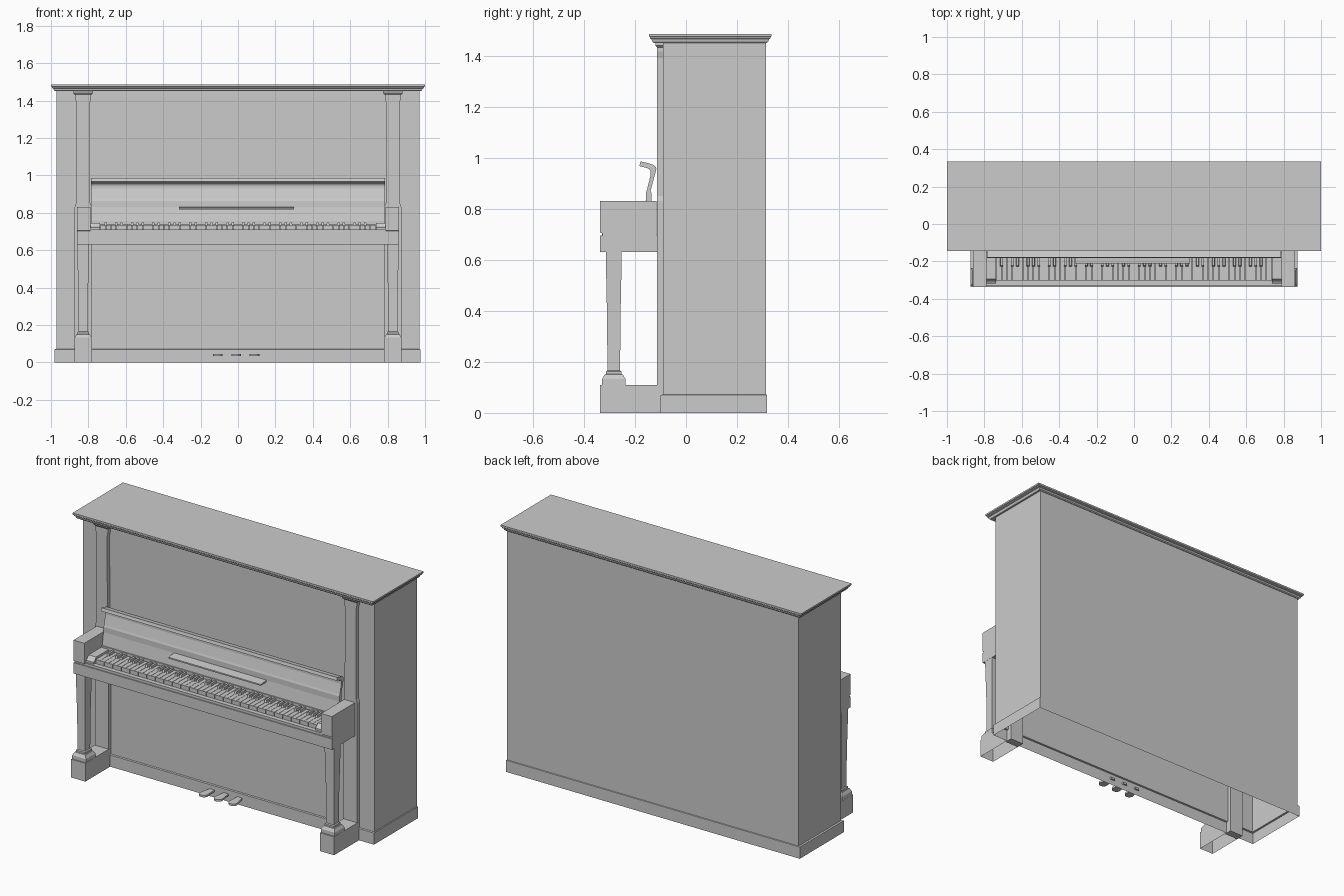
import bpy, bmesh, math

if "Cube" in bpy.data.objects:
    bpy.data.objects.remove(bpy.data.objects["Cube"])


def finish(name, bm):
    bmesh.ops.recalc_face_normals(bm, faces=bm.faces)
    me = bpy.data.meshes.new(name)
    bm.to_mesh(me)
    bm.free()
    ob = bpy.data.objects.new(name, me)
    bpy.context.collection.objects.link(ob)
    return ob


def skin(bm, rings, bottom=True):
    # join rings of equal length into a closed stack
    loops = [[bm.verts.new(p) for p in r] for r in rings]
    n = len(loops[0])
    for a, b in zip(loops, loops[1:]):
        for i in range(n):
            j = (i + 1) % n
            bm.faces.new((a[i], a[j], b[j], b[i]))
    if bottom:
        bm.faces.new(loops[0][::-1])
    bm.faces.new(loops[-1])


def rect(x0, x1, y0, y1, z):
    return [(x0, y0, z), (x1, y0, z), (x1, y1, z), (x0, y1, z)]


def add_box(bm, x0, x1, y0, y1, z0, z1, bottom=True):
    skin(bm, [rect(x0, x1, y0, y1, z0), rect(x0, x1, y0, y1, z1)], bottom)


def box(name, *dims, bottom=True):
    bm = bmesh.new()
    add_box(bm, *dims, bottom=bottom)
    return finish(name, bm)


def stack(name, cx, cy, steps):
    # steps: (half width x, half depth y, z)
    bm = bmesh.new()
    skin(bm, [rect(cx - a, cx + a, cy - b, cy + b, z) for a, b, z in steps])
    return finish(name, bm)


def extrude_x(name, profile, x0, x1):
    bm = bmesh.new()
    skin(bm, [[(x, y, z) for y, z in profile] for x in (x0, x1)])
    return finish(name, bm)


# hollow case, open underneath, with plinth moulding
bm = bmesh.new()
skin(bm, [rect(-.98, .975, -.10, .318, 0), rect(-.98, .975, -.10, .318, .07),
          rect(-.97, .97, -.09, .314, .072), rect(-.97, .97, -.09, .314, 1.455)], bottom=False)
finish("case", bm)

# stepped lid
stack("lid", 0, .095, [(.98, .222, 1.45), (.984, .228, 1.455), (.986, .23, 1.464),
                       (.994, .236, 1.467), (.994, .236, 1.472), (1, .2395, 1.475),
                       (1, .2395, 1.485)])

# front supports, mirrored left and right
for s, side in ((-1, "left"), (1, "right")):
    x = s * .828
    stack("pilaster_" + side, x, -.09,
          [(.045, .024, .0), (.045, .024, .83), (.038, .024, .85), (.037, .024, 1.39),
           (.043, .024, 1.415), (.043, .024, 1.432), (.052, .030, 1.44), (.052, .030, 1.452)])
    box("foot_block_" + side, x - .047, x + .047, -.336, -.10, 0, .11, bottom=False)
    stack("front_leg_" + side, x, -.283,
          [(.046, .046, .11), (.046, .046, .132), (.036, .036, .15), (.031, .031, .152),
           (.031, .031, .162), (.025, .025, .166), (.026, .026, .36), (.031, .031, .60),
           (.031, .031, .64)])
    xa, xb = sorted((s * .788, s * .860))
    extrude_x("arm_" + side, [(-.115, .69), (-.328, .69), (-.328, .703), (-.336, .706),
                              (-.336, .83), (-.115, .83)], xa, xb)
    xa, xb = sorted((s * .738, s * .79))
    extrude_x("key_block_" + side, [(-.15, .69), (-.318, .69), (-.318, .722), (-.308, .728),
                                    (-.295, .745), (-.15, .745)], xa, xb)

# key bed and the slip in front of the keys
box("key_bed", -.86, .86, -.336, -.10, .63, .695)
box("key_slip", -.79, .79, -.33, -.303, .69, .71)

# 52 white keys and 36 black keys
pitch = 1.472 / 52
white, black = bmesh.new(), bmesh.new()
for i in range(52):
    x = -.736 + i * pitch
    add_box(white, x + .001, x + pitch - .001, -.302, -.14, .695, .734)
    if i % 7 in (0, 2, 3, 5, 6) and i < 51:
        c = x + pitch
        skin(black, [rect(c - .008, c + .008, -.228, -.14, .73),
                     rect(c - .006, c + .006, -.222, -.14, .748)])
finish("white_keys", white)
finish("black_keys", black)

# curved fallboard with rail below and music shelf
fall = extrude_x("fallboard", [
    (-.135, .75), (-.135, .861), (-.139, .869), (-.116, .955), (-.119, .964), (-.128, .972),
    (-.151, .979), (-.178, .985), (-.183, .967), (-.155, .960), (-.144, .955), (-.139, .947),
    (-.139, .931), (-.153, .873), (-.157, .862), (-.157, .83), (-.17, .75)], -.785, .785)
for p in fall.data.polygons:
    p.use_smooth = False
box("fallboard_rail", -.786, .786, -.175, -.12, .738, .755)
extrude_x("music_shelf", [(-.15, .82), (-.212, .818), (-.212, .826), (-.15, .832)], -.315, .30)

# pedals with rounded tips, outer two splayed
for i, (x0, x1) in enumerate(((-.10, -.108), (-.01, -.01), (.08, .088))):
    outline = [(x0 - .014, -.09)]
    outline += [(x1 + .026 * math.cos(a), -.172 + .024 * math.sin(a))
                for a in (math.pi + k * math.pi / 8 for k in range(9))]
    outline += [(x0 + .014, -.09)]
    bm = bmesh.new()
    skin(bm, [[(x, y, z) for x, y in outline] for z in (.034, .046)])
    finish("pedal_%d" % (i + 1), bm)
